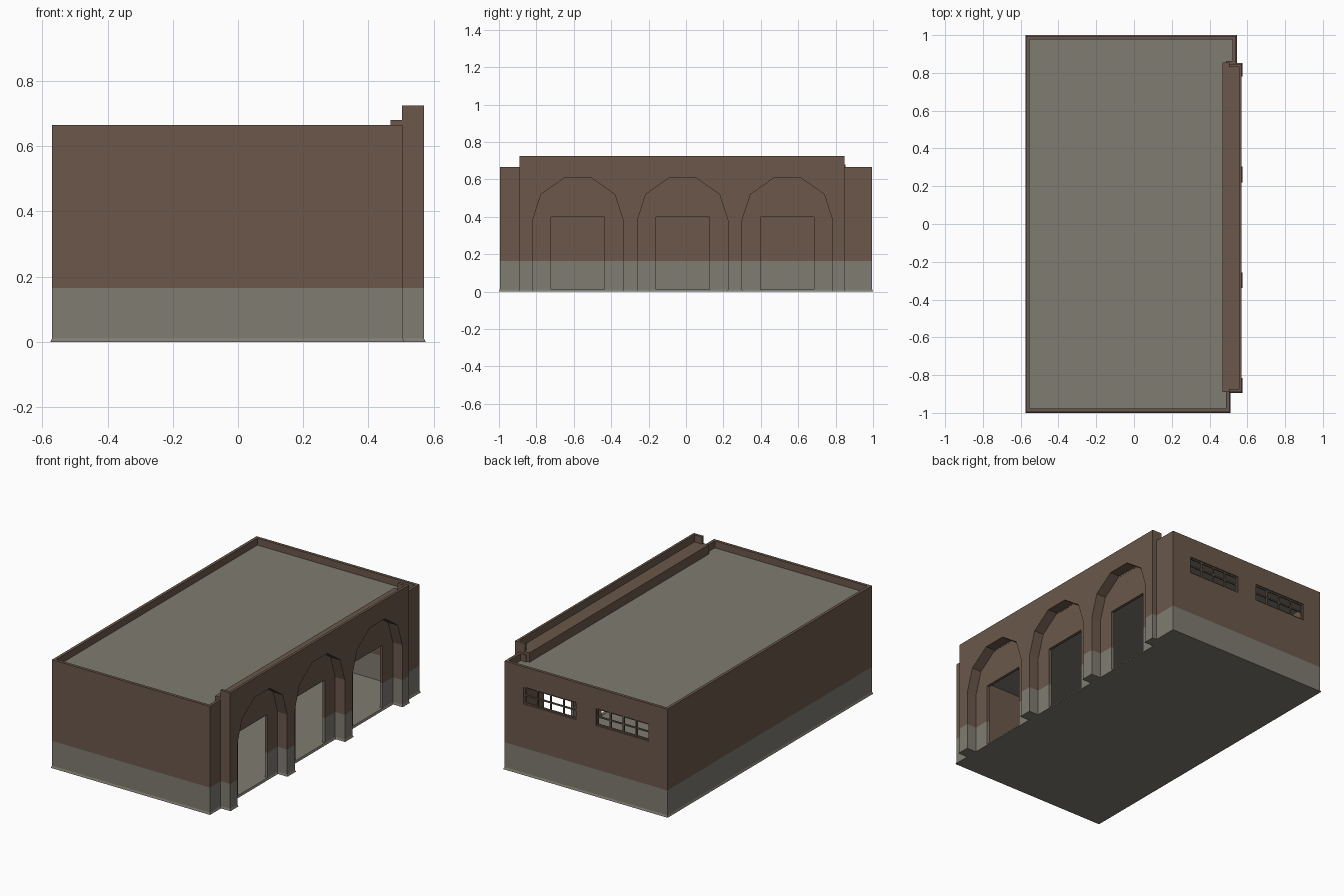
import bpy, bmesh

if "Cube" in bpy.data.objects:
    bpy.data.objects.remove(bpy.data.objects["Cube"])

BAND = 0.165      # height of the grey lower wall band
BASE = 0.012      # height of the small flared foot


def material(name, rgb):
    m = bpy.data.materials.new(name)
    m.diffuse_color = (*rgb, 1)
    m.use_nodes = True
    m.node_tree.nodes["Principled BSDF"].inputs["Base Color"].default_value = m.diffuse_color
    return m


GREY = material("weathered_grey", (0.215, 0.2, 0.165))
BROWN = material("brown_plaster", (0.147, 0.097, 0.07))


def prism(name, pts, lo, hi, axis="z", mats=(BROWN,)):
    """Extrude a 2D outline along z (x,y outline) or x (y,z outline)."""
    bm = bmesh.new()
    place = (lambda a, b: (a, b, lo)) if axis == "z" else (lambda a, b: (lo, a, b))
    face = bm.faces.new([bm.verts.new(place(*p)) for p in pts])
    ext = bmesh.ops.extrude_face_region(bm, geom=[face])
    move = (0, 0, hi - lo) if axis == "z" else (hi - lo, 0, 0)
    bmesh.ops.translate(bm, vec=move,
                        verts=[g for g in ext["geom"] if isinstance(g, bmesh.types.BMVert)])
    bmesh.ops.recalc_face_normals(bm, faces=bm.faces)
    me = bpy.data.meshes.new(name)
    bm.to_mesh(me)
    bm.free()
    for m in mats:
        me.materials.append(m)
    ob = bpy.data.objects.new(name, me)
    bpy.context.collection.objects.link(ob)
    return ob


def box(name, x0, x1, y0, y1, z0, z1, mats=(BROWN,)):
    return prism(name, [(x0, y0), (x1, y0), (x1, y1), (x0, y1)], z0, z1, mats=mats)


def carve(ob, cutters):
    """Subtract the cutters, bake the result and remove them."""
    for c in cutters:
        c.hide_render = True
        mod = ob.modifiers.new("cut", "BOOLEAN")
        mod.operation, mod.solver, mod.object = "DIFFERENCE", "EXACT", c
    dg = bpy.context.evaluated_depsgraph_get()
    me = bpy.data.meshes.new_from_object(ob.evaluated_get(dg))
    ob.modifiers.clear()
    ob.data = me
    for c in cutters:
        bpy.data.objects.remove(c)


def finish(ob, flare):
    """Split at the band and foot heights, flare the foot, colour by height."""
    bm = bmesh.new()
    bm.from_mesh(ob.data)
    for z in (BASE, BAND):
        bmesh.ops.bisect_plane(bm, geom=bm.verts[:] + bm.edges[:] + bm.faces[:],
                               plane_co=(0, 0, z), plane_no=(0, 0, 1), dist=1e-5)
    for v in bm.verts:
        if v.co.z < 1e-4:
            flare(v.co)
    for f in bm.faces:
        f.material_index = 0 if f.calc_center_median().z < BAND else 1
        f.smooth = False
    ob.data.materials.clear()
    ob.data.materials.append(GREY)
    ob.data.materials.append(BROWN)
    bm.to_mesh(ob.data)
    bm.free()


# main walls with floor, hollowed out, with door and window openings
outer = [(-0.57, -0.995), (0.505, -0.995), (0.505, 0.845),
         (0.54, 0.845), (0.54, 0.995), (-0.57, 0.995)]
inner = [(-0.552, -0.977), (0.487, -0.977), (0.487, 0.863),
         (0.522, 0.863), (0.522, 0.977), (-0.552, 0.977)]
bays = (-0.578, -0.018, 0.542)
windows = ((0.05, 0.41), (-0.445, -0.085))
WZ0, WZ1 = 0.435, 0.54

walls = prism("main_walls", outer, 0, 0.665)
cutters = [prism("room_cutter", inner, 0.01, 0.9)]
cutters += [box("door_cutter", 0.45, 0.53, c - 0.143, c + 0.143, BASE, 0.4) for c in bays]
cutters += [box("window_cutter", a, b, 0.95, 1.05, WZ0, WZ1) for a, b in windows]
carve(walls, cutters)


def flare_walls(co):
    co.x += 0.005 if co.x > 0 else -0.005
    co.y += 0.005 if co.y > 0 else -0.005


finish(walls, flare_walls)

# flat roof sunk behind the parapet
prism("roof", inner, 0.61, 0.622, mats=(GREY,))

# arcade front: one outline running over the three arches
arch = [(-0.2425, 0), (-0.2425, 0.38), (-0.197, 0.52), (-0.073, 0.607)]
arch += [(-y, z) for y, z in reversed(arch)]
Y0, Y1 = -0.89, 0.848
outline = [(Y0, 0)] + [(c + y, z) for c in bays for y, z in arch]
outline += [(Y1, 0), (Y1, 0.725), (Y0, 0.725)]
front = prism("arcade_front", outline, 0.503, 0.57, axis="x")
carve(front, [box("parapet_cutter", 0.4, 0.555, Y0 + 0.016, Y1 - 0.016, 0.68, 0.9)])
piers = (-0.855, -0.298, 0.262, 0.82)


def flare_piers(co):
    if co.x > 0.56:
        co.x += 0.005
    mid = min(piers, key=lambda p: abs(p - co.y))
    co.y += 0.004 if co.y > mid else -0.004


finish(front, flare_piers)

# raised ledge behind the arcade parapet
box("parapet_ledge", 0.468, 0.506, Y0, Y1 + 0.006, 0.6, 0.68)

# window frames and glazing bars
for i, (a, b) in enumerate(windows):
    t = 0.004
    for k in range(5):
        x = a + t + (b - a - 2 * t) * k / 4
        box(f"window_{i}_upright_{k}", x - t, x + t, 0.979, 0.989, WZ0, WZ1)
    for k in range(3):
        z = WZ0 + t + (WZ1 - WZ0 - 2 * t) * k / 2
        box(f"window_{i}_rail_{k}", a, b, 0.98, 0.988, z - t, z + t)
